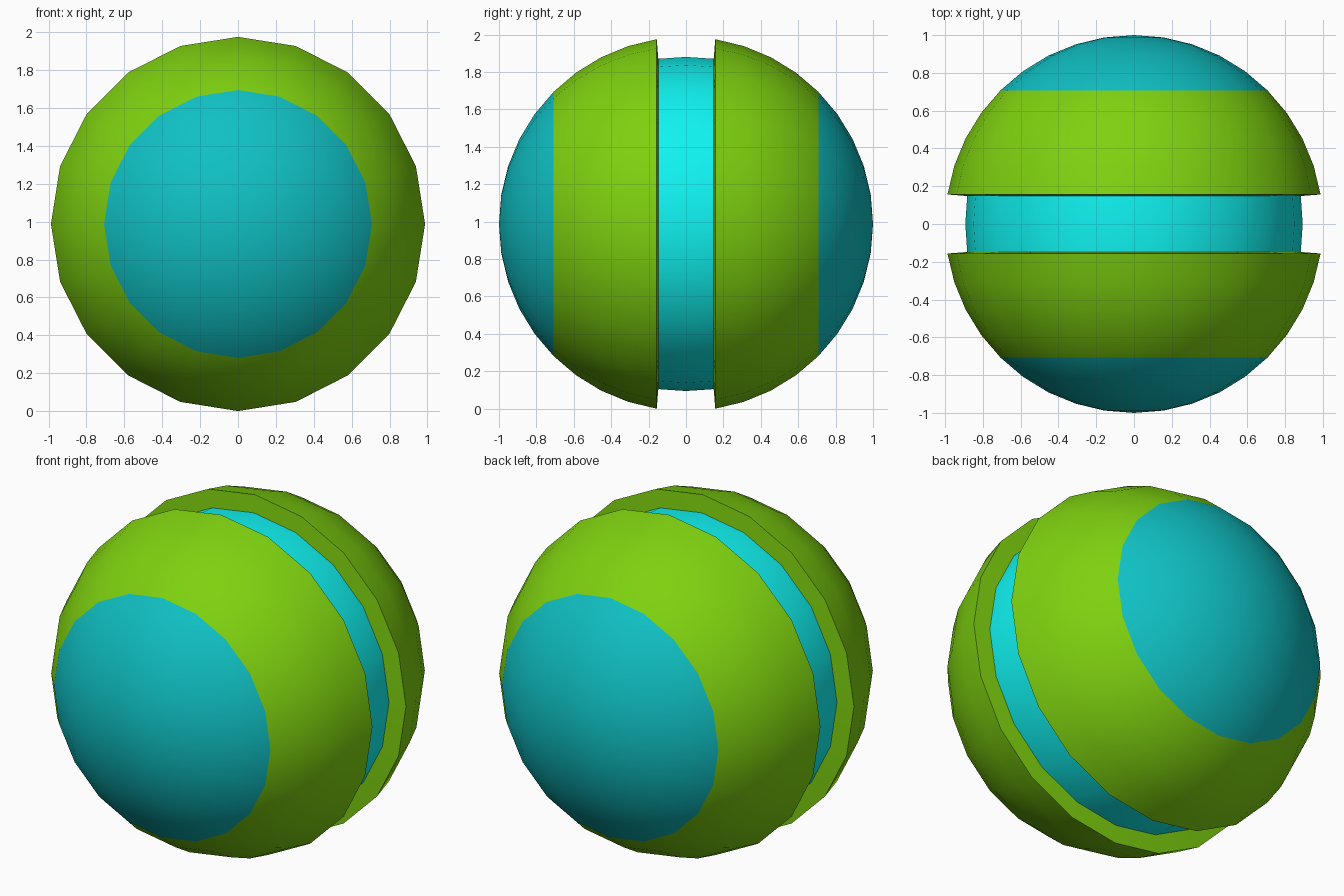
import bpy, bmesh
from math import sin, cos, pi, radians

if "Cube" in bpy.data.objects:
    bpy.data.objects.remove(bpy.data.objects["Cube"])

SIDES = 20
CENTRE_Z = cos(radians(9))


def material(name, rgb):
    m = bpy.data.materials.new(name)
    m.diffuse_color = (*rgb, 1)
    m.use_nodes = True
    m.node_tree.nodes["Principled BSDF"].inputs["Base Color"].default_value = m.diffuse_color
    return m


mats = [material("green", (0.21, 0.64, 0.005)),
        material("teal", (0.005, 0.53, 0.55)),
        material("cyan", (0.005, 0.9, 0.88))]

# Half profile (radius, y) from pole to groove, with the material of each band
half = [(cos(radians(a)), sin(radians(a))) for a in range(81, 8, -9)]
half.append((0.883, 0.148))
profile = half + [(0.893, 0.0)] + [(r, -y) for r, y in reversed(half)]
side = [1] * 4 + [0] * 5 + [2]        # cap, shell and groove wall, groove floor
bands = side + side[::-1]

# Ball turned around the y axis
bm = bmesh.new()
turns = [2 * pi * i / SIDES for i in range(SIDES)]
rings = [[bm.verts.new((r * sin(t), y, CENTRE_Z + r * cos(t))) for t in turns]
         for r, y in profile]
for a, b, mat in zip(rings, rings[1:], bands):
    for i in range(SIDES):
        j = (i + 1) % SIDES
        bm.faces.new((a[i], a[j], b[j], b[i])).material_index = mat

# Pole fans
for ring, y in ((rings[0], 1), (rings[-1], -1)):
    pole = bm.verts.new((0, y, CENTRE_Z))
    for i in range(SIDES):
        bm.faces.new((pole, ring[i], ring[(i + 1) % SIDES])).material_index = 1
bmesh.ops.recalc_face_normals(bm, faces=bm.faces)

mesh = bpy.data.meshes.new("grooved_ball")
bm.to_mesh(mesh)
bm.free()
for m in mats:
    mesh.materials.append(m)
ball = bpy.data.objects.new("grooved_ball", mesh)
bpy.context.collection.objects.link(ball)

# Smooth surface with crisp groove edges
bpy.context.view_layer.objects.active = ball
ball.select_set(True)
bpy.ops.object.shade_smooth_by_angle(angle=radians(30))
